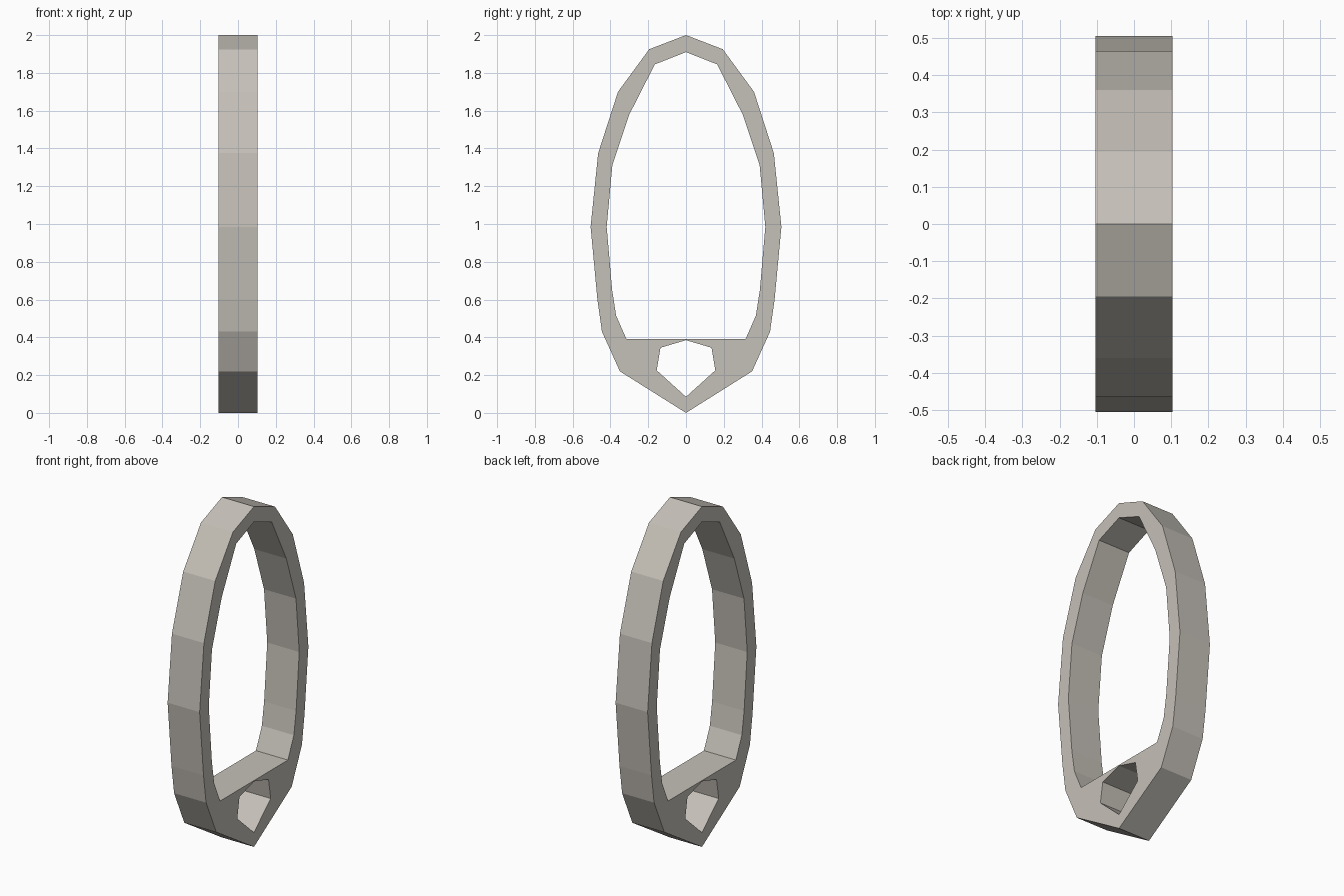
import bpy, bmesh, math
from mathutils import Matrix

if "Cube" in bpy.data.objects:
    bpy.data.objects.remove(bpy.data.objects["Cube"])

HALF_WIDTH = 0.104

# half outlines (y, z), from the top centre down to the bottom centre
OUTER = [(0, 2.0), (0.195, 1.925), (0.36, 1.70), (0.465, 1.375), (0.505, 0.985),
         (0.469, 0.60), (0.445, 0.43), (0.35, 0.22), (0, 0.0)]
WINDOW = [(0, 1.91), (0.165, 1.845), (0.30, 1.58), (0.39, 1.31), (0.42, 0.985),
          (0.391, 0.65), (0.37, 0.515), (0.315, 0.39)]
LOWER_HOLE = [(0, 0.385), (0.135, 0.345), (0.155, 0.225), (0, 0.085)]


def mirrored(half):
    return half + [(-y, z) for y, z in reversed(half) if y > 0]


# flat curve with two holes, extruded to the ring width
curve = bpy.data.curves.new("ring_profile", 'CURVE')
curve.dimensions = '2D'
curve.fill_mode = 'BOTH'
curve.extrude = HALF_WIDTH
for half in (OUTER, WINDOW, LOWER_HOLE):
    pts = mirrored(half)
    spline = curve.splines.new('POLY')
    spline.points.add(len(pts) - 1)
    for p, (y, z) in zip(spline.points, pts):
        p.co = (y, z, 0, 1)
    spline.use_cyclic_u = True
helper = bpy.data.objects.new("ring_profile", curve)
bpy.context.collection.objects.link(helper)
bpy.context.view_layer.update()
mesh = bpy.data.meshes.new_from_object(
    helper.evaluated_get(bpy.context.evaluated_depsgraph_get()))
bpy.data.objects.remove(helper)

# stand the ring upright in the y-z plane and weld it
bm = bmesh.new()
bm.from_mesh(mesh)
bm.transform(Matrix.Rotation(math.pi / 2, 4, 'Z') @ Matrix.Rotation(math.pi / 2, 4, 'X'))
bmesh.ops.remove_doubles(bm, verts=bm.verts, dist=0.0005)
bmesh.ops.recalc_face_normals(bm, faces=bm.faces)
for f in bm.faces:
    f.smooth = False
bm.to_mesh(mesh)
bm.free()

# single stone-grey colour
mat = bpy.data.materials.new("warm_grey")
mat.diffuse_color = (0.56, 0.53, 0.48, 1)
mat.use_nodes = True
mat.node_tree.nodes["Principled BSDF"].inputs["Base Color"].default_value = mat.diffuse_color
mesh.materials.clear()
mesh.materials.append(mat)
mesh.name = "oval_ring"
ring = bpy.data.objects.new("oval_ring", mesh)
bpy.context.collection.objects.link(ring)
